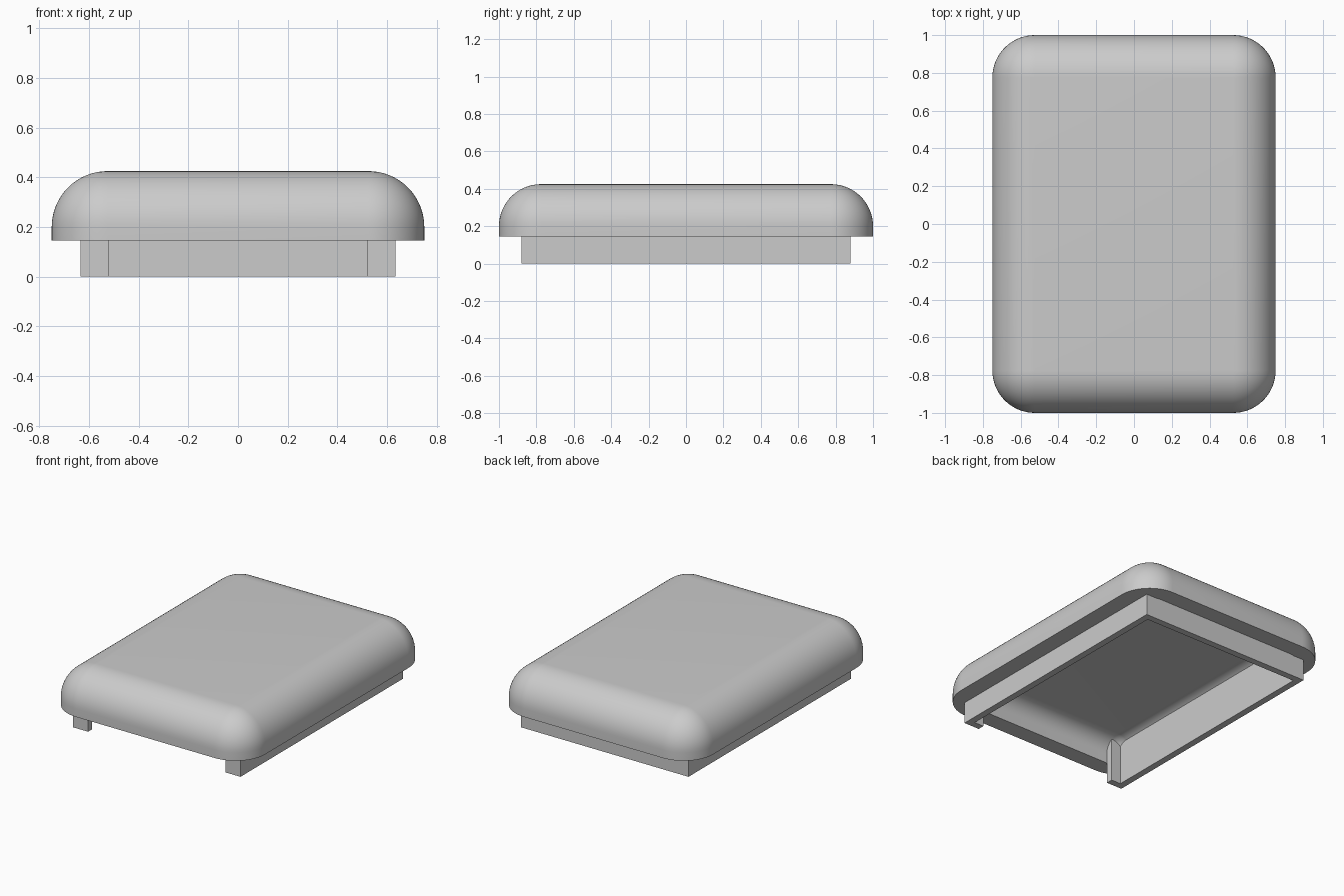
import bpy, bmesh, math

cube = bpy.data.objects.get("Cube")
if cube:
    bpy.data.objects.remove(cube, do_unlink=True)

# One plain grey for everything
grey = bpy.data.materials.new("plain_grey")
grey.use_nodes = True
COLOR = (0.6, 0.6, 0.6, 1)
grey.diffuse_color = COLOR
grey.node_tree.nodes["Principled BSDF"].inputs["Base Color"].default_value = COLOR

CORE_X, CORE_Y = 0.525, 0.775      # flat middle that all fillets are swept round
RIM_Z, SPRING_Z = 0.145, 0.2       # underside of the lid, start of the domed edge
OUTER_R, INNER_R = 0.225, 0.11
SKIRT_X, SKIRT_Y, THICK, SKIRT_TOP = 0.635, 0.88, 0.045, 0.3
GAP_X = 0.52                       # half width of the opening in the front
STEPS = 16


def finish(bm, name):
    bmesh.ops.recalc_face_normals(bm, faces=bm.faces)
    mesh = bpy.data.meshes.new(name)
    bm.to_mesh(mesh)
    bm.free()
    mesh.materials.append(grey)
    obj = bpy.data.objects.new(name, mesh)
    bpy.context.collection.objects.link(obj)
    return obj


def rounded_ring(bm, radius, z):
    """Rounded rectangle at the given distance outside the flat middle."""
    ring = []
    for corner, (sx, sy) in enumerate([(1, 1), (-1, 1), (-1, -1), (1, -1)]):
        for i in range(STEPS + 1):
            a = (corner + i / STEPS) * math.pi / 2
            ring.append(bm.verts.new((sx * CORE_X + radius * math.cos(a),
                                      sy * CORE_Y + radius * math.sin(a), z)))
    return ring


def edge_arc(radius):
    """Profile from the rim up and over to the flat middle."""
    arc = [(radius * math.cos(i / STEPS * math.pi / 2),
            SPRING_Z + radius * math.sin(i / STEPS * math.pi / 2))
           for i in range(STEPS + 1)]
    return [(radius, RIM_Z)] + arc


# Hollow domed lid: inside profile down to the rim, then outside profile up
bm = bmesh.new()
profile = edge_arc(INNER_R)[::-1] + edge_arc(OUTER_R)
rings = [rounded_ring(bm, r, z) for r, z in profile]
for low, high in zip(rings, rings[1:]):
    for i in range(len(low)):
        j = (i + 1) % len(low)
        bm.faces.new((low[i], low[j], high[j], high[i]))
for ring in (rings[0], rings[-1]):
    bm.faces.new(ring[::STEPS + 1])
bmesh.ops.remove_doubles(bm, verts=bm.verts, dist=0.0001)
lid = finish(bm, "domed_lid")
bpy.ops.object.select_all(action='DESELECT')
lid.select_set(True)
bpy.context.view_layer.objects.active = lid
bpy.ops.object.shade_smooth_by_angle(angle=math.radians(35))

# Skirt: square-cornered wall, open at the front between two short returns
half = [(0, SKIRT_Y), (SKIRT_X, SKIRT_Y), (SKIRT_X, -SKIRT_Y), (GAP_X, -SKIRT_Y)]
inset = [(0, SKIRT_Y - THICK), (SKIRT_X - THICK, SKIRT_Y - THICK),
         (SKIRT_X - THICK, THICK - SKIRT_Y), (GAP_X, THICK - SKIRT_Y)]


def full_path(points):
    return points[::-1] + [(-x, y) for x, y in points[1:]]


bm = bmesh.new()
outline = full_path(half) + full_path(inset)[::-1]
base = bm.faces.new([bm.verts.new((x, y, 0)) for x, y in outline])
walls = bmesh.ops.extrude_face_region(bm, geom=[base])
top = [v for v in walls["geom"] if isinstance(v, bmesh.types.BMVert)]
bmesh.ops.translate(bm, verts=top, vec=(0, 0, SKIRT_TOP))
finish(bm, "skirt_wall")
